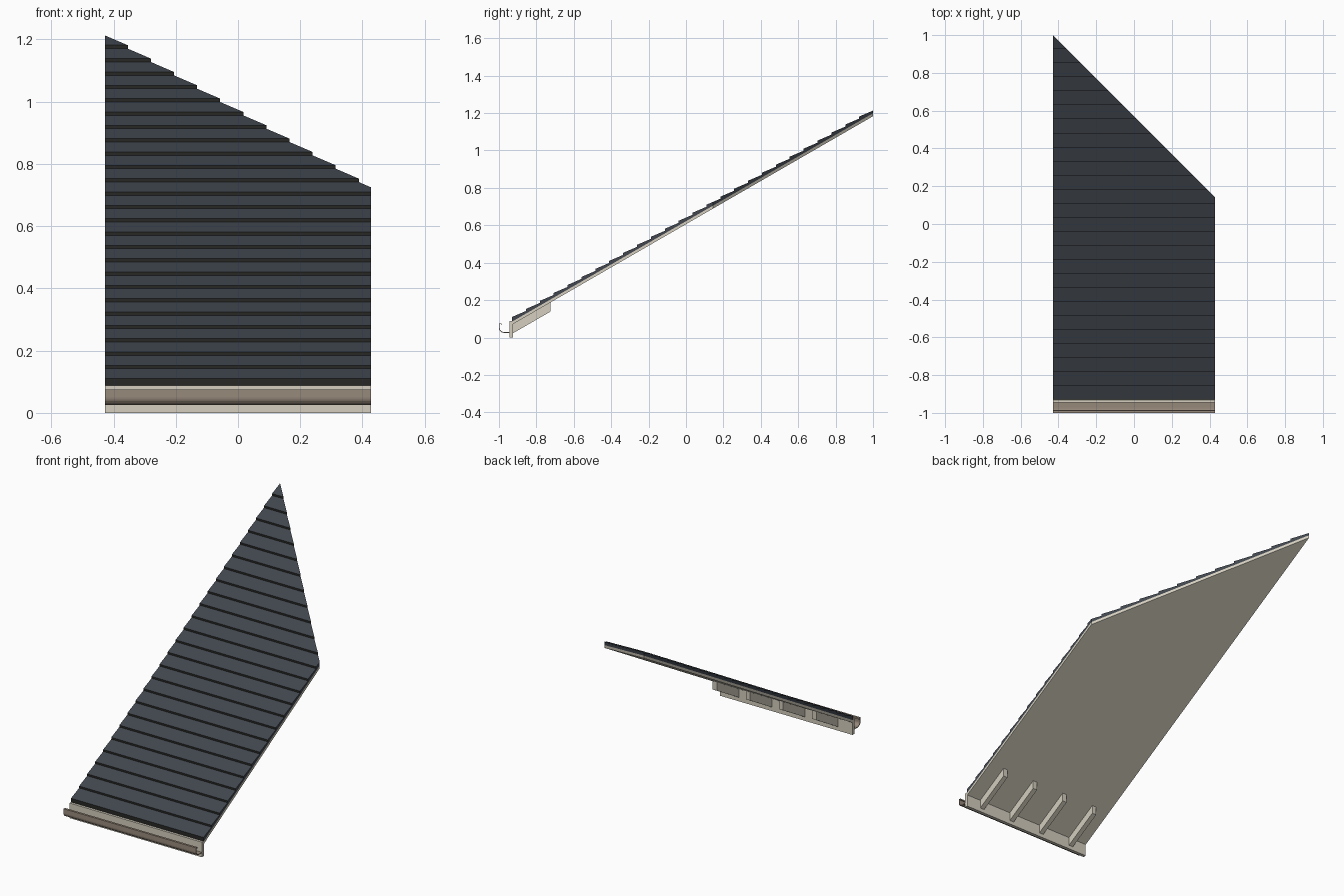
import bpy, bmesh, math
from mathutils import Vector

if "Cube" in bpy.data.objects:
    bpy.data.objects.remove(bpy.data.objects["Cube"])

HX = 0.428                       # half width
EAVE, RIDGE = -0.93, 1.0         # y range of the slope
TAN = math.tan(math.radians(30))
ROWS = 26
HIP = 0.5715                     # hip cut: x + y = HIP


def material(name, rgb):
    m = bpy.data.materials.new(name)
    m.diffuse_color = (*rgb, 1)
    m.use_nodes = True
    m.node_tree.nodes["Principled BSDF"].inputs["Base Color"].default_value = m.diffuse_color
    return m


SLATE = material("slate_grey", (0.054, 0.063, 0.078))
CHARCOAL = material("charcoal", (0.020, 0.020, 0.019))
CREAM = material("cream_timber", (0.66, 0.62, 0.52))
TAUPE = material("taupe_metal", (0.305, 0.246, 0.195))


def slope(y, offset=0.0):
    """Height on the roof plane (deck underside) plus an offset."""
    return 0.069 + (y - EAVE) * TAN + offset


def prism(bm, profile, x0, x1):
    """Extrude a closed (y, z) profile along x."""
    a = [bm.verts.new((x0, y, z)) for y, z in profile]
    b = [bm.verts.new((x1, y, z)) for y, z in profile]
    n = len(profile)
    bm.faces.new(a)
    bm.faces.new(b[::-1])
    for i in range(n):
        j = (i + 1) % n
        bm.faces.new((a[i], b[i], b[j], a[j]))


def cut_hip(bm):
    """Trim everything behind the diagonal hip line and close the cut."""
    geom = bm.verts[:] + bm.edges[:] + bm.faces[:]
    bmesh.ops.bisect_plane(bm, geom=geom, dist=1e-6, plane_co=(0, HIP, 0),
                           plane_no=Vector((1, 1, 0)).normalized(), clear_outer=True)
    bmesh.ops.holes_fill(bm, edges=[e for e in bm.edges if e.is_boundary], sides=0)


def finish(bm, name, mats):
    bmesh.ops.recalc_face_normals(bm, faces=bm.faces[:])
    me = bpy.data.meshes.new(name)
    bm.to_mesh(me)
    bm.free()
    for m in mats:
        me.materials.append(m)
    ob = bpy.data.objects.new(name, me)
    bpy.context.collection.objects.link(ob)
    return ob


# Roof deck
bm = bmesh.new()
prism(bm, [(EAVE, slope(EAVE)), (RIDGE, slope(RIDGE)),
           (RIDGE, slope(RIDGE, 0.016)), (EAVE, slope(EAVE, 0.016))], -HX, HX)
cut_hip(bm)
finish(bm, "roof_deck", [CREAM])

# Shingle courses: wedge slabs with dark front butts
bm = bmesh.new()
step = (RIDGE - EAVE) / ROWS
for i in range(ROWS):
    y0, y1 = EAVE + i * step, EAVE + (i + 1) * step
    prism(bm, [(y0, slope(y0, 0.016)), (y1, slope(y1, 0.016)),
               (y1, slope(y1, 0.030)), (y0, slope(y0, 0.041))], -HX, HX)
cut_hip(bm)
bmesh.ops.recalc_face_normals(bm, faces=bm.faces[:])
for f in bm.faces:
    f.material_index = 1 if f.normal.y < -0.9 else 0
finish(bm, "shingle_courses", [SLATE, CHARCOAL])

# Fascia board
bm = bmesh.new()
prism(bm, [(-0.945, 0), (-0.926, 0), (-0.926, 0.07), (-0.931, 0.088), (-0.945, 0.088)], -HX, HX)
finish(bm, "fascia_board", [CREAM])

# Rafter tails
for k in range(4):
    x = -0.321 + k * 0.214
    bm = bmesh.new()
    prism(bm, [(-0.928, slope(-0.928, -0.049)), (-0.725, slope(-0.725, -0.049)),
               (-0.725, slope(-0.725)), (-0.928, slope(-0.928))], x - 0.014, x + 0.014)
    finish(bm, f"rafter_tail_{k + 1}", [CREAM])

# Gutter: thin open trough with a rolled lip
path = [(-0.945, 0.027), (-0.972, 0.027)]
for k in range(1, 7):
    a = math.radians(90 * k / 6)
    path.append((-0.972 - 0.026 * math.sin(a), 0.050 - 0.023 * math.cos(a)))
path += [(-0.998, 0.074), (-0.988, 0.074), (-0.988, 0.067)]
bm = bmesh.new()
left = [bm.verts.new((-HX, y, z)) for y, z in path]
right = [bm.verts.new((HX, y, z)) for y, z in path]
for i in range(len(path) - 1):
    bm.faces.new((left[i], right[i], right[i + 1], left[i + 1]))
gutter = finish(bm, "gutter", [TAUPE])
mod = gutter.modifiers.new("sheet", 'SOLIDIFY')
mod.thickness = 0.004
mod.offset = 0
